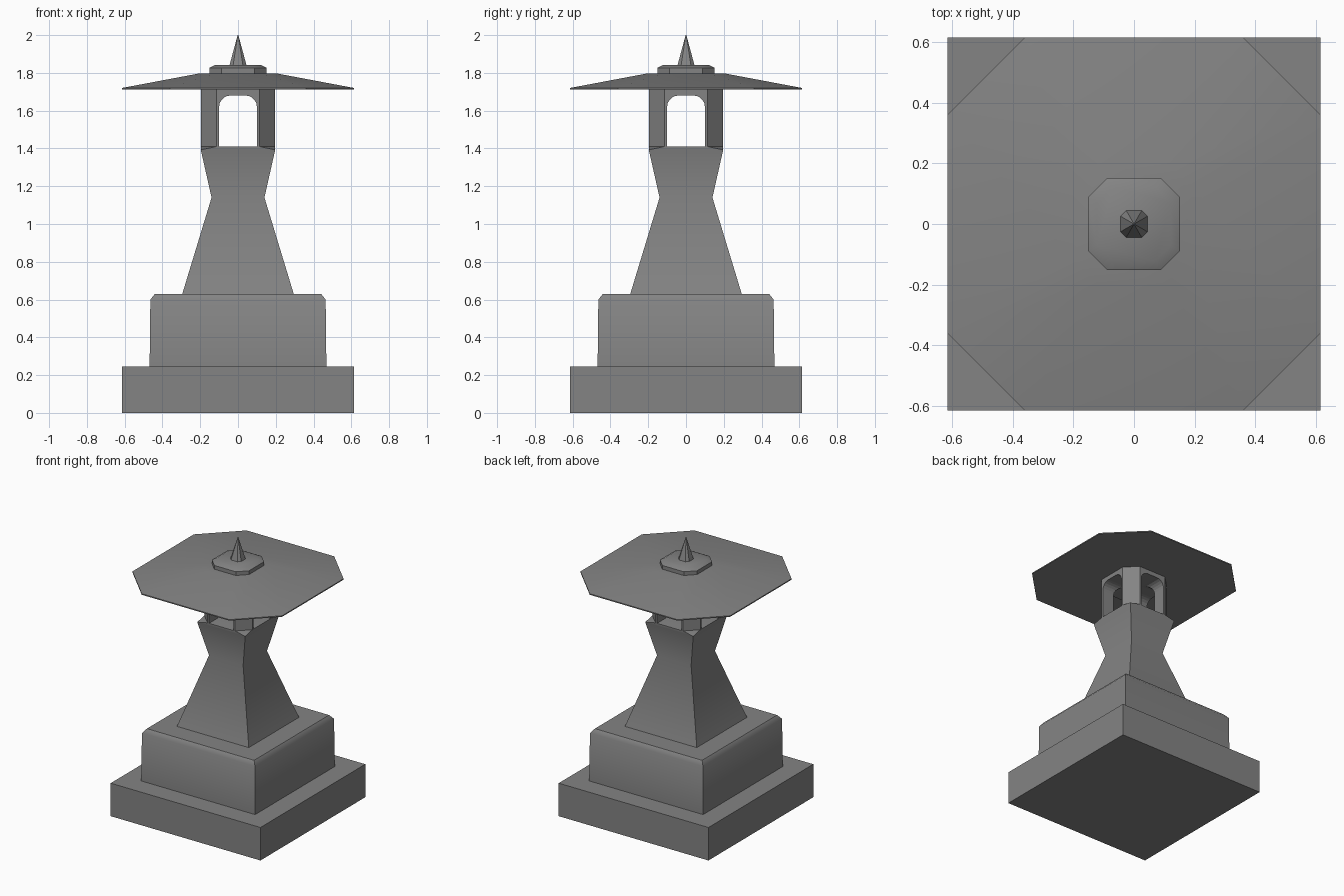
import bpy, bmesh, math
from mathutils import Matrix

old = bpy.data.objects.get("Cube")
if old:
    bpy.data.objects.remove(old, do_unlink=True)

stone = bpy.data.materials.new("grey_stone")
stone.use_nodes = True
GREY = (0.23, 0.23, 0.23, 1)
stone.diffuse_color = GREY
stone.node_tree.nodes["Principled BSDF"].inputs["Base Color"].default_value = GREY


def finish(name, bm, smooth_angle=None):
    bmesh.ops.remove_doubles(bm, verts=bm.verts, dist=0.0005)
    bmesh.ops.recalc_face_normals(bm, faces=bm.faces)
    mesh = bpy.data.meshes.new(name)
    bm.to_mesh(mesh)
    bm.free()
    mesh.materials.append(stone)
    ob = bpy.data.objects.new(name, mesh)
    bpy.context.collection.objects.link(ob)
    if smooth_angle:
        bpy.ops.object.select_all(action='DESELECT')
        ob.select_set(True)
        bpy.context.view_layer.objects.active = ob
        bpy.ops.object.shade_smooth_by_angle(angle=math.radians(smooth_angle))
    return ob


def stack(name, rings, smooth_angle=None):
    """Loft square rings with cut corners: (half width, half flat side, height)."""
    bm = bmesh.new()
    loops = []
    for h, f, z in rings:
        pts = [(h, -f), (h, f), (f, h), (-f, h), (-h, f), (-h, -f), (-f, -h), (f, -h)]
        loops.append([bm.verts.new((x, y, z)) for x, y in pts])
    for a, b in zip(loops, loops[1:]):
        for i in range(8):
            j = (i + 1) % 8
            bm.faces.new((a[i], a[j], b[j], b[i]))
    bm.faces.new(loops[0])
    bm.faces.new(loops[-1])
    return finish(name, bm, smooth_angle)


def arch_cutter(angle):
    """Long prism with a round-shouldered arch outline."""
    half, top, r = 0.1, 1.68, 0.06
    outline = [(-half, 1.3), (half, 1.3)]
    for side, start in ((1, 0), (-1, 90)):
        for k in range(6):
            t = math.radians(start + k * 18)
            outline.append((side * (half - r) + r * math.cos(t), top - r + r * math.sin(t)))
    bm = bmesh.new()
    face = bm.faces.new([bm.verts.new((x, -0.5, z)) for x, z in outline])
    ext = bmesh.ops.extrude_face_region(bm, geom=[face])
    for v in ext["geom"]:
        if isinstance(v, bmesh.types.BMVert):
            v.co.y = 0.5
    bm.transform(Matrix.Rotation(angle, 4, 'Z'))
    return finish("arch_cutter", bm)


# Stepped base and pillar
stack("base_slab", [(0.615, 0.615, 0), (0.615, 0.615, 0.245)])
stack("plinth", [(0.468, 0.468, 0.245), (0.464, 0.464, 0.6),
                 (0.44, 0.44, 0.63)], 50)
stack("pillar", [(0.295, 0.295, 0.63), (0.14, 0.14, 1.14),
                 (0.197, 0.197, 1.393), (0.197, 0.113, 1.41)], 40)

# Lamp chamber with arched openings on all four sides
chamber = stack("lamp_chamber", [(0.197, 0.113, 1.405), (0.197, 0.113, 1.72)])
for angle in (0, math.pi / 2):
    cutter = arch_cutter(angle)
    mod = chamber.modifiers.new("opening", 'BOOLEAN')
    mod.object = cutter
    mod.solver = 'EXACT'
    bpy.context.view_layer.objects.active = chamber
    bpy.ops.object.modifier_apply(modifier=mod.name)
    bpy.data.objects.remove(cutter, do_unlink=True)

# Roof, cap and finial
stack("roof", [(0.615, 0.36, 1.712), (0.615, 0.36, 1.72), (0.2, 0.117, 1.798)], 30)
stack("roof_cap", [(0.152, 0.088, 1.795), (0.152, 0.088, 1.826),
                   (0.122, 0.07, 1.842)], 35)
stack("finial", [(0.045, 0.026, 1.84), (0.002, 0.001, 2.0)])
